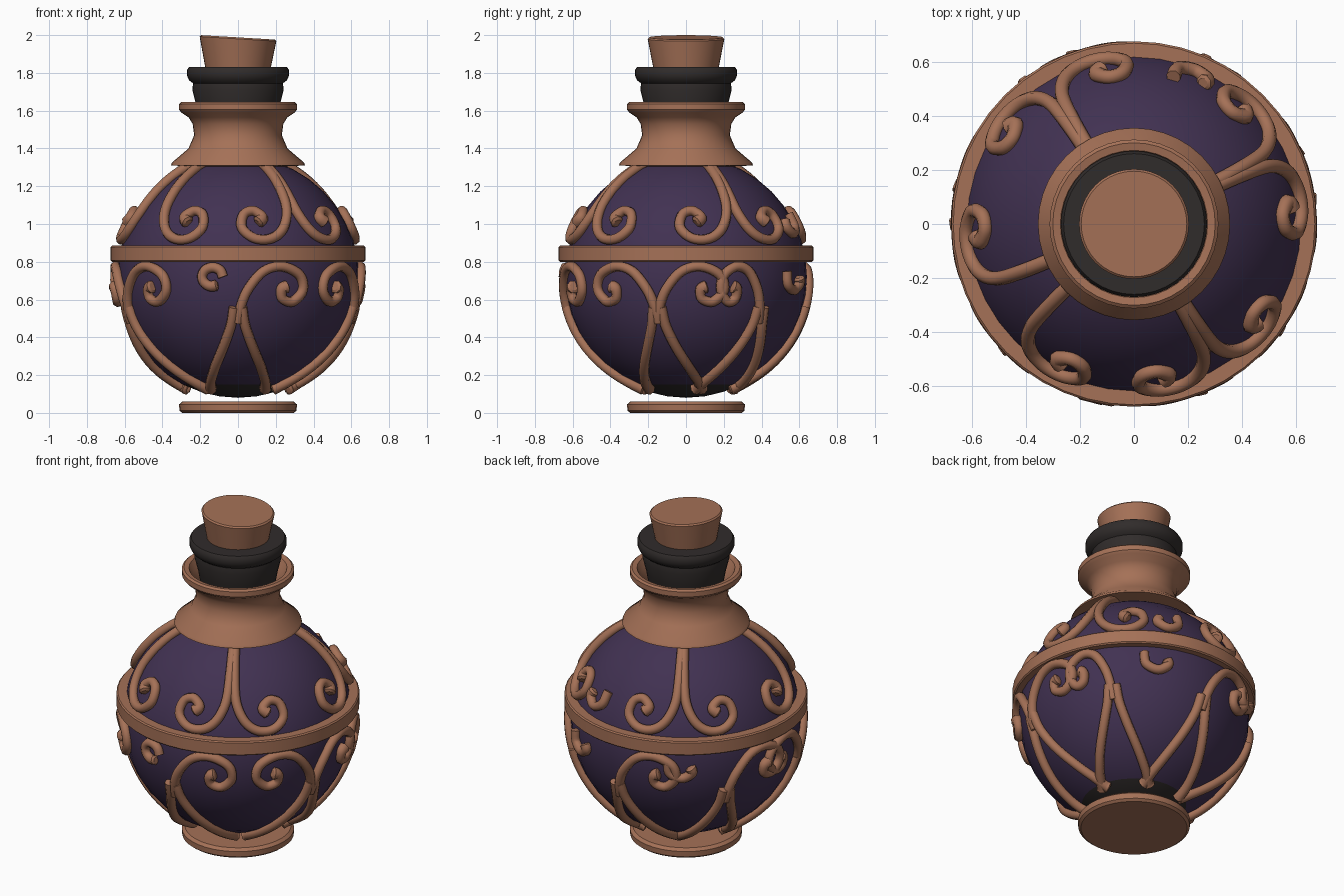
import bpy, math
from mathutils import Vector

if "Cube" in bpy.data.objects:
    bpy.data.objects.remove(bpy.data.objects["Cube"])


def material(name, rgb):
    m = bpy.data.materials.new(name)
    m.diffuse_color = (*rgb, 1)
    m.use_nodes = True
    m.node_tree.nodes["Principled BSDF"].inputs["Base Color"].default_value = m.diffuse_color
    return m


COPPER = material("copper", (0.376, 0.165, 0.095))
PURPLE = material("purple_glass", (0.053, 0.031, 0.084))
DARK = material("dark_rubber", (0.030, 0.025, 0.024))

CZ, R = 0.72, 0.64      # body centre height and radius
TUBE = 0.027            # scroll thickness


def finish(ob, angle=35):
    bpy.ops.object.select_all(action='DESELECT')
    ob.select_set(True)
    bpy.context.view_layer.objects.active = ob
    bpy.ops.object.shade_smooth_by_angle(angle=math.radians(angle))


def lathe(name, profile, mat, seg=40, closed=False):
    """Spin (radius, z) points, listed bottom to top on the outside."""
    verts, faces, rings = [], [], []
    for r, z in profile:
        if r < 1e-6:
            rings.append([len(verts)] * seg)
            verts.append((0, 0, z))
        else:
            rings.append(list(range(len(verts), len(verts) + seg)))
            verts += [(r * math.cos(2 * math.pi * i / seg), r * math.sin(2 * math.pi * i / seg), z)
                      for i in range(seg)]
    pairs = list(zip(rings, rings[1:]))
    if closed:
        pairs.append((rings[-1], rings[0]))
    for a, b in pairs:
        for i in range(seg):
            j = (i + 1) % seg
            faces.append(list(dict.fromkeys((a[i], a[j], b[j], b[i]))))
    me = bpy.data.meshes.new(name)
    me.from_pydata(verts, [], faces)
    me.materials.append(mat)
    ob = bpy.data.objects.new(name, me)
    bpy.context.collection.objects.link(ob)
    finish(ob)
    return ob


def smooth_path(pts, steps=5):
    """Catmull-Rom through 2D points."""
    p = [Vector(q) for q in pts]
    p = [2 * p[0] - p[1]] + p + [2 * p[-1] - p[-2]]
    out = []
    for i in range(1, len(p) - 2):
        a, b, c, d = p[i - 1:i + 3]
        for s in range(steps):
            t = s / steps
            out.append(0.5 * (2 * b + (c - a) * t + (2 * a - 5 * b + 4 * c - d) * t * t
                              + (3 * b - a - 3 * c + d) * t ** 3))
    return out + [p[-2]]


def scrolls(name, paths):
    """Tubes on the body; each path is (azimuth, side, [(degrees, z)...], end swelling)."""
    cu = bpy.data.curves.new(name, 'CURVE')
    cu.dimensions = '3D'
    cu.bevel_depth = TUBE
    cu.bevel_resolution = 2
    cu.use_fill_caps = True
    for az, side, pts, swell in paths:
        pts = smooth_path(pts)
        sp = cu.splines.new('POLY')
        sp.points.add(len(pts) - 1)
        n = len(pts)
        for i, (d, z) in enumerate(pts):
            a = math.radians(az + side * d)
            r = math.sqrt(max((R + 0.012) ** 2 - (z - CZ) ** 2, 0.01))
            sp.points[i].co = (r * math.cos(a), r * math.sin(a), z, 1)
            k = max(0, (i - n + 9) / 8)
            sp.points[i].radius = (1 + swell * k) * (0.6 if i == n - 1 else 1)
    cu.materials.append(COPPER)
    ob = bpy.data.objects.new(name, cu)
    bpy.context.collection.objects.link(ob)
    bpy.ops.object.select_all(action='DESELECT')
    ob.select_set(True)
    bpy.context.view_layer.objects.active = ob
    bpy.ops.object.convert(target='MESH')
    finish(bpy.context.object, 50)


# Round body with a dark underside
n = 20
body = lathe("body", [(R * math.sin(math.pi * i / n), CZ - R * math.cos(math.pi * i / n))
                      for i in range(n + 1)], PURPLE)
body.data.materials.append(DARK)
for f in body.data.polygons:
    if f.center.z < 0.14:
        f.material_index = 1

# Foot disc
lathe("foot", [(0, 0), (0.295, 0), (0.31, 0.012), (0.312, 0.045), (0.295, 0.06), (0, 0.06)], COPPER)

# Middle band
lathe("band", [(0.60, 0.80), (0.668, 0.80), (0.675, 0.807), (0.675, 0.878),
               (0.668, 0.885), (0.60, 0.885)], COPPER, 48, True)

# Flared neck with a hollow mouth
lathe("neck", [(0.25, 1.305), (0.355, 1.31), (0.35, 1.325), (0.262, 1.40), (0.232, 1.47),
               (0.24, 1.53), (0.262, 1.565), (0.30, 1.59), (0.312, 1.605), (0.312, 1.635),
               (0.30, 1.645), (0.272, 1.64), (0.25, 1.60), (0.215, 1.54), (0.2, 1.45)], COPPER)

# Dark stopper sleeve with a lip
lathe("stopper_sleeve", [(0, 1.48), (0.20, 1.5), (0.222, 1.63), (0.242, 1.71), (0.238, 1.745),
                         (0.258, 1.76), (0.27, 1.785), (0.27, 1.815), (0.26, 1.83),
                         (0.17, 1.83), (0, 1.83)], DARK)

# Cork with a slightly slanted top
cork = lathe("cork", [(0, 1.80), (0.168, 1.80), (0.203, 1.992), (0.195, 2.0), (0, 2.0)], COPPER)
for v in cork.data.vertices:
    if v.co.z > 1.9:
        v.co.z -= 0.06 * (v.co.x + 0.2)

# Upper scrolls: stems running down and curling outward
upper = [(1, 1.33), (1.5, 1.2), (3, 1.07), (8, 0.97), (15, 0.922), (23, 0.925), (29, 0.98),
         (28, 1.05), (22.5, 1.07), (18, 1.035), (21, 1.005)]
hook = [(-7, 1.05), (-6, 0.98), (0, 0.95), (5, 0.985), (4, 1.02)]
paths = []
for az, gap in ((122, 0), (26, 0), (-59, 0), (213.5, 9)):
    for s in (-1, 1):
        paths.append((az + s * gap, s, upper, 0.35))
paths.append((68, -1, hook, 0.2))
scrolls("upper_scrolls", paths)

# Lower scrolls: spread legs meeting at a joint, then curling out under the band
leg = [(2, 0.56), (4, 0.45), (10, 0.32), (19, 0.21), (29, 0.14), (33, 0.125)]
curl = [(0, 0.48), (1.5, 0.57), (5, 0.66), (12, 0.75), (21, 0.775), (30, 0.73), (32, 0.65),
        (27, 0.59), (21.5, 0.605), (21, 0.655), (24, 0.67)]
ring = [(5 * math.cos(t * 0.75), 0.72 + 0.05 * math.sin(t * 0.75)) for t in range(8)]
paths = []
for az, spread, sides in ((-90, 1, (1,)), (-14, 1, (-1, 1)), (39, 0.9, (-1,)),
                          (88, 0.85, (1,)), (146, 0.9, (1,)), (202, 1, (-1, 1))):
    for s in (-1, 1):
        paths.append((az, s, [(d * spread, z) for d, z in leg], 0.25))
    for s in sides:
        k = 0.7 if az == 39 else 1
        paths.append((az, s, [(d * k, z) for d, z in curl], 0.35))
paths.append((-102, 1, ring, 0.1))
for az in (62, 123):
    paths.append((az, 1, [(d, z - 0.3) for d, z in hook], 0.2))
scrolls("lower_scrolls", paths)
